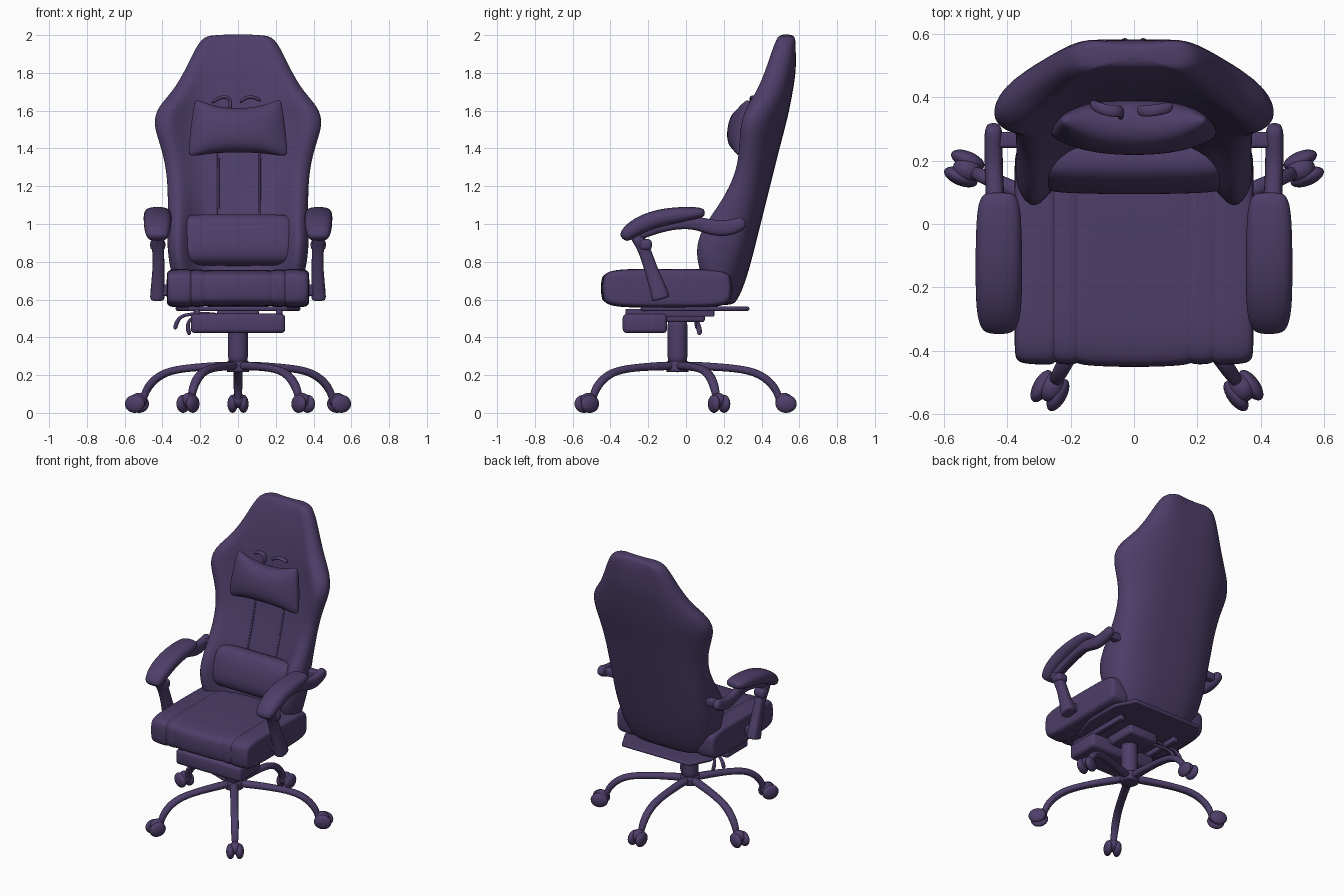
import bpy, bmesh, math
from mathutils import Vector

if "Cube" in bpy.data.objects:
    bpy.data.objects.remove(bpy.data.objects["Cube"])

mat = bpy.data.materials.new("purple")
mat.diffuse_color = (0.075, 0.048, 0.14, 1)
mat.use_nodes = True
mat.node_tree.nodes["Principled BSDF"].inputs["Base Color"].default_value = mat.diffuse_color


def finish(name, bm, subsurf=0, mirror=False):
    bmesh.ops.recalc_face_normals(bm, faces=bm.faces)
    me = bpy.data.meshes.new(name)
    bm.to_mesh(me)
    bm.free()
    me.polygons.foreach_set("use_smooth", [True] * len(me.polygons))
    me.materials.append(mat)
    ob = bpy.data.objects.new(name, me)
    bpy.context.collection.objects.link(ob)
    if mirror:
        ob.modifiers.new("mirror", 'MIRROR').use_mirror_merge = False
    if subsurf:
        m = ob.modifiers.new("smooth", 'SUBSURF')
        m.levels = m.render_levels = subsurf
    return ob


def loft(name, rings, subsurf=2, mirror=False):
    """Skin a list of equal-length rings and cap both ends."""
    bm = bmesh.new()
    vs = [[bm.verts.new(p) for p in r] for r in rings]
    n = len(vs[0])
    for a, b in zip(vs, vs[1:]):
        for i in range(n):
            bm.faces.new((a[i], a[(i + 1) % n], b[(i + 1) % n], b[i]))
    bm.faces.new(vs[0])
    bm.faces.new(vs[-1])
    return finish(name, bm, subsurf, mirror)


def sweep(name, path, sizes, side, p=2, n=12, subsurf=2, mirror=False):
    """Sweep a superellipse (half-size along side, half-size across) on a path."""
    path = [Vector(q) for q in path]
    if isinstance(sizes, tuple):
        sizes = [sizes] * len(path)
    side = Vector(side).normalized()
    k = 6 / (4 + 2 * math.cos(math.tau / n)) if p == 2 else 1
    f = lambda v: math.copysign(abs(v) ** (2 / p), v)
    rings = []
    for i, c in enumerate(path):
        t = path[min(i + 1, len(path) - 1)] - path[max(i - 1, 0)]
        up = side.cross(t).normalized()
        a, b = sizes[i]
        rings.append([c + side * (a * k * f(math.cos(math.tau * j / n)))
                      + up * (b * k * f(math.sin(math.tau * j / n))) for j in range(n)])
    return loft(name, rings, subsurf, mirror)


def box(name, lo, hi, bevel=0.01, mirror=False):
    bm = bmesh.new()
    bmesh.ops.create_cube(bm, size=1)
    for v in bm.verts:
        v.co = [(l + h) / 2 + c * (h - l) for l, h, c in zip(lo, hi, v.co)]
    bmesh.ops.bevel(bm, geom=bm.edges[:], offset=bevel, segments=3, profile=0.5, affect='EDGES')
    ob = finish(name, bm, 0, mirror)
    ob.data.set_sharp_from_angle(angle=math.radians(40))
    return ob


def ball(name, c, size, angle=0):
    bm = bmesh.new()
    bmesh.ops.create_uvsphere(bm, u_segments=24, v_segments=14, radius=1)
    for v in bm.verts:
        v.co = Vector((v.co.x * size[0], v.co.y * size[1], v.co.z * size[2]))
    ob = finish(name, bm)
    ob.location, ob.rotation_euler = c, (0, 0, angle)
    return ob


def cylinder(name, c, r, z0, z1):
    return sweep(name, [(c[0], c[1], z) for z in (z0, z0 + .004, z1 - .004, z1)],
                 (r, r), (1, 0, 0), n=24, subsurf=1)


# Backrest: horizontal sections (z, half width, wing front, wing back, centre front, centre back)
rows = [(2.005, .15, .51, .55, .505, .56), (1.975, .205, .485, .555, .48, .58),
        (1.82, .275, .435, .52, .43, .585), (1.70, .345, .38, .48, .41, .565),
        (1.62, .425, .32, .43, .395, .55), (1.53, .45, .29, .40, .385, .53),
        (1.42, .41, .285, .39, .365, .50), (1.28, .375, .275, .37, .33, .465),
        (1.12, .37, .19, .34, .285, .425), (1.00, .37, .09, .31, .25, .395),
        (.90, .375, .045, .28, .225, .37), (.80, .365, .05, .25, .20, .345),
        (.68, .34, .10, .22, .18, .31), (.59, .29, .15, .20, .17, .27), (.57, .24, .16, .2, .17, .24)]
rings = []
for z, w, wf, wb, fc, bc in rows:
    g = wf - .015
    half = [(.35, fc), (.62, fc * .75 + g * .25), (.82, g), (.96, g * .8 + wb * .2),
            (1.02, (g + wb) / 2), (.97, wb + .01), (.72, (wb + bc) / 2 + .02), (.4, bc)]
    ring = [(0, fc)] + half + [(0, bc)] + [(-x, y) for x, y in reversed(half)]
    rings.append([(x * w, y, z) for x, y in ring])
loft("backrest", rings)

# Stitched seams on the back panel
for x in (-.105, .115):
    sweep("back_seam", [(x, y - .002, z) for z, y in ((1.0, .25), (1.12, .285), (1.28, .33), (1.42, .365))],
          (.006, .006), (1, 0, 0), n=8, subsurf=1)

# Seat cushion: swept sideways, with grooves between centre panel and bolsters
prof = [(.378, .30, .075), (.372, .33, .09), (.35, .343, .102), (.27, .345, .104), (.255, .343, .102),
        (.249, .334, .094), (.243, .343, .1), (.185, .345, .1), (.178, .336, .092), (.171, .348, .098)]
prof = [(-x, a, b) for x, a, b in prof] + [(0, .354, .096)] + [q for q in reversed(prof)]
sweep("seat", [(x, -.1, .66) for x, a, b in prof], [(a, b) for x, a, b in prof],
      (0, 1, 0), p=5, n=24)

# Lumbar cushion
sweep("lumbar_cushion", [(x, .19, .915) for x in (-.285, -.275, -.25, -.1, .1, .25, .275, .285)],
      [(.06, .115), (.075, .13), (.085, .138), (.09, .14), (.09, .14), (.085, .138), (.075, .13), (.06, .115)],
      (0, 1, -.25), p=2.6, n=16)

# Head pillow: bow-tie shape with tall thin ends
xs = [-.25, -.235, -.2, -.12, 0, .12, .2, .235, .25]
hp = [(.014, .14), (.03, .155), (.055, .148), (.082, .125), (.09, .118)]
sweep("head_pillow", [(x, .305, 1.495 + .25 * x * x) for x in xs], hp + hp[-2::-1],
      (0, 1, -.15), p=2.4, n=16)

# Pillow straps
for pts in ([(-.14, .38, 1.64), (-.10, .36, 1.67), (-.06, .355, 1.675), (-.035, .355, 1.655), (-.045, .34, 1.60)],
            [(.01, .36, 1.64), (.035, .355, 1.67), (.08, .36, 1.675), (.125, .37, 1.65)]):
    sweep("pillow_strap", pts, (.018, .01), (0, 1, 0), n=8)

# Armrests
pad = [(-.335, .92, .045, .02), (-.32, .94, .062, .038), (-.27, .98, .074, .048), (-.18, 1.022, .076, .05),
       (-.07, 1.044, .076, .047), (.04, 1.056, .072, .037), (.085, 1.06, .06, .026), (.1, 1.06, .04, .014)]
sweep("arm_pad", [(.426, y, z) for y, z, a, b in pad], [(a, b) for y, z, a, b in pad],
      (1, 0, 0), p=2.6, mirror=True)
sweep("arm_frame", [(x, y, z) for x, y, z in
      ((.43, -.28, .93), (.43, -.2, .965), (.43, -.08, 1.0), (.435, .04, 1.01), (.44, .12, .985),
       (.443, .2, .972), (.443, .28, .995), (.443, .315, 1.015))],
      [(.03, .03)] * 3 + [(.03, .035), (.03, .042), (.03, .045), (.03, .04), (.025, .028)],
      (1, 0, 0), p=2.6, mirror=True)
sweep("arm_post", [(.425, -.28, .95), (.425, -.235, .90), (.42, -.205, .82), (.422, -.175, .73),
                   (.425, -.145, .65), (.427, -.135, .61), (.427, -.132, .6)],
      [(.035, .03), (.036, .036), (.03, .034), (.034, .038), (.039, .046), (.04, .05), (.036, .045)],
      (1, 0, 0), p=3, mirror=True)
box("arm_knob", (.385, -.25, .86), (.465, -.18, .92), .022, mirror=True)
box("arm_seat_mount", (.34, -.18, .62), (.41, -.11, .68), .01, mirror=True)
box("arm_back_mount", (.33, .24, .97), (.44, .29, 1.02), .01, mirror=True)

# Under-seat plate, rails, footrest tray and tilt mechanism
plate = [(-.26, -.24), (.26, -.24), (.33, -.05), (.33, .2), (.26, .335), (-.26, .335), (-.33, .2), (-.33, -.05)]
ob = loft("base_plate", [[(x, y, z) for x, y in plate] for z in (.54, .563)], 0)
ob.data.set_sharp_from_angle(angle=math.radians(40))
bev = ob.modifiers.new("bevel", 'BEVEL')
bev.width, bev.segments = .008, 2
box("seat_rail", (.2, -.32, .51), (.235, .15, .55), .006, mirror=True)
box("footrest", (-.25, -.335, .422), (.25, -.1, .525), .022)
box("tilt_mechanism", (-.11, -.17, .48), (.11, .1, .55), .015)
for pts in ([(-.1, .05, .525), (-.26, .05, .525), (-.305, .055, .51), (-.325, .06, .48), (-.335, .06, .44)],
            [(-.1, .03, .51), (-.23, .04, .51), (-.262, .06, .49), (-.268, .07, .45), (-.255, .072, .41)]):
    sweep("lever", pts, [(.009, .009)] * 3 + [(.014, .012)] * 2, (0, 1, 0), n=8)

# Gas column and hub
HUB = Vector((0, -.045, 0))
cylinder("gas_column", HUB, .052, .26, .5)
cylinder("hub", HUB, .06, .215, .275)

# Five curved legs, each with a twin-wheel caster
for x, y in ((-.535, .175), (.535, .175), (-.265, -.525), (.345, -.525), (0, .53)):
    d = Vector((x, y, 0)) - HUB
    u = d.normalized()
    across = Vector((-u.y, u.x, 0))
    ang = math.atan2(u.y, u.x)
    sweep("leg", [HUB + d * f + Vector((0, 0, z)) for f, z in
          ((0, .25), (.25, .247), (.5, .238), (.68, .222), (.8, .19), (.89, .14), (.93, .09), (.94, .06))],
          [(.03, .026), (.027, .022), (.026, .02), (.026, .021), (.026, .022), (.025, .022), (.02, .02), (.018, .018)],
          across, p=2.4)
    for s in (-1, 1):
        ball("caster_wheel", Vector((x, y, .048)) + across * (.029 * s), (.056, .027, .048), ang)
    ball("caster_hood", (x - u.x * .01, y - u.y * .01, .066), (.046, .04, .04), ang)
